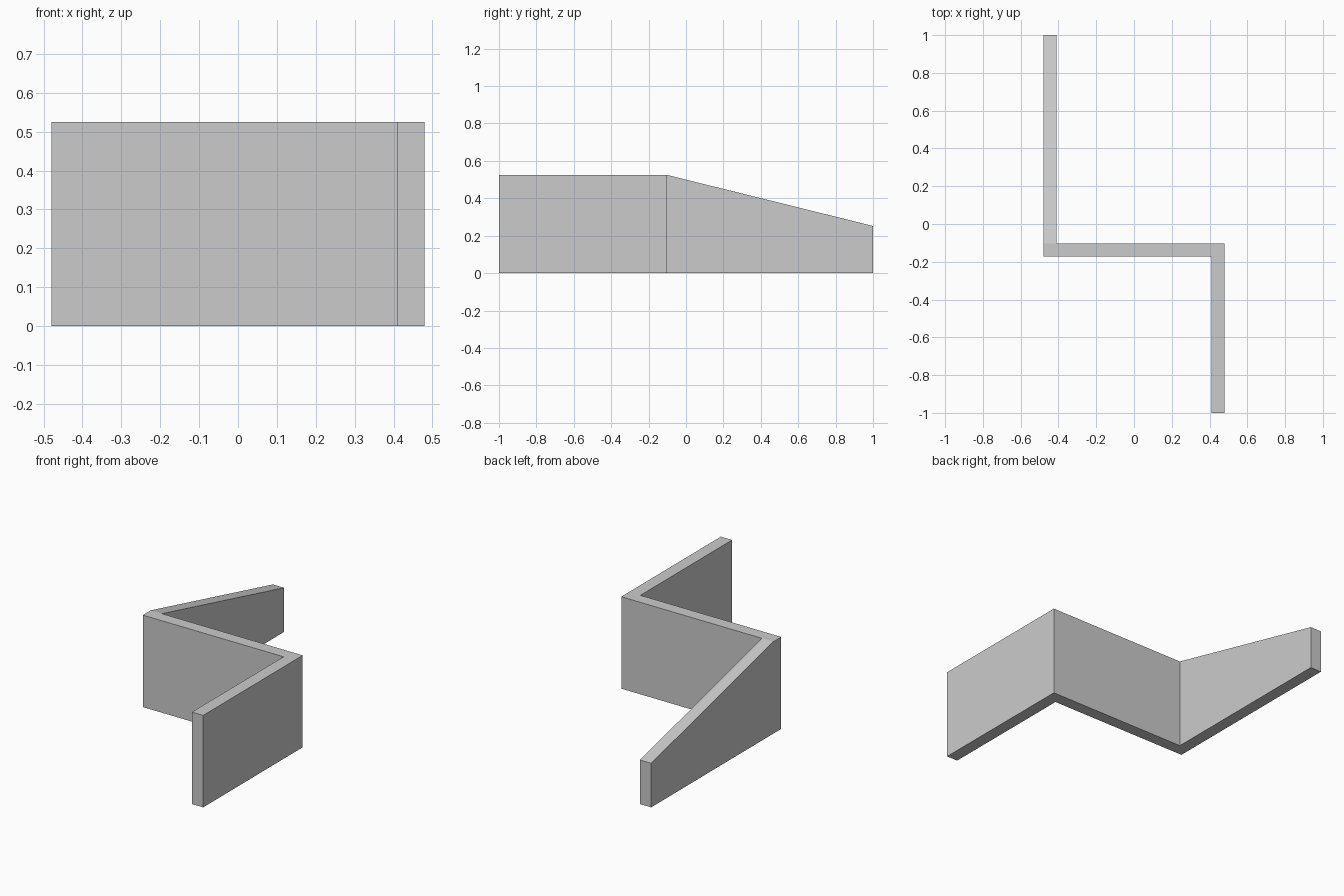
import bpy, bmesh
from mathutils import Vector

if "Cube" in bpy.data.objects:
    bpy.data.objects.remove(bpy.data.objects["Cube"])

grey = bpy.data.materials.new("concrete grey")
grey.diffuse_color = (0.6, 0.6, 0.6, 1)
grey.use_nodes = True
grey.node_tree.nodes["Principled BSDF"].inputs["Base Color"].default_value = grey.diffuse_color


def prism(name, profile, offset):
    """Extrude a closed planar profile along the offset vector."""
    bm = bmesh.new()
    face = bm.faces.new([bm.verts.new(p) for p in profile])
    top = bmesh.ops.extrude_face_region(bm, geom=[face])["geom"]
    verts = [v for v in top if isinstance(v, bmesh.types.BMVert)]
    bmesh.ops.translate(bm, verts=verts, vec=Vector(offset))
    bmesh.ops.recalc_face_normals(bm, faces=bm.faces)
    mesh = bpy.data.meshes.new(name)
    bm.to_mesh(mesh)
    bm.free()
    mesh.materials.append(grey)
    obj = bpy.data.objects.new(name, mesh)
    bpy.context.collection.objects.link(obj)
    return obj


X, T, H = 0.48, 0.071, 0.525      # half width, wall thickness, wall height
Y = -0.102                        # back face of the cross wall

# L-shaped level wall: cross wall plus front wing
plan = [(-X, Y), (-X, Y - T), (X - T, Y - T), (X - T, -1), (X, -1), (X, Y)]
prism("level_wall", [(x, y, 0) for x, y in plan], (0, 0, H))

# Rear wing with its top sloping down to the back
side = [(Y, 0), (1, 0), (1, 0.252), (Y, H)]
prism("sloped_wing", [(-X, y, z) for y, z in side], (T, 0, 0))
